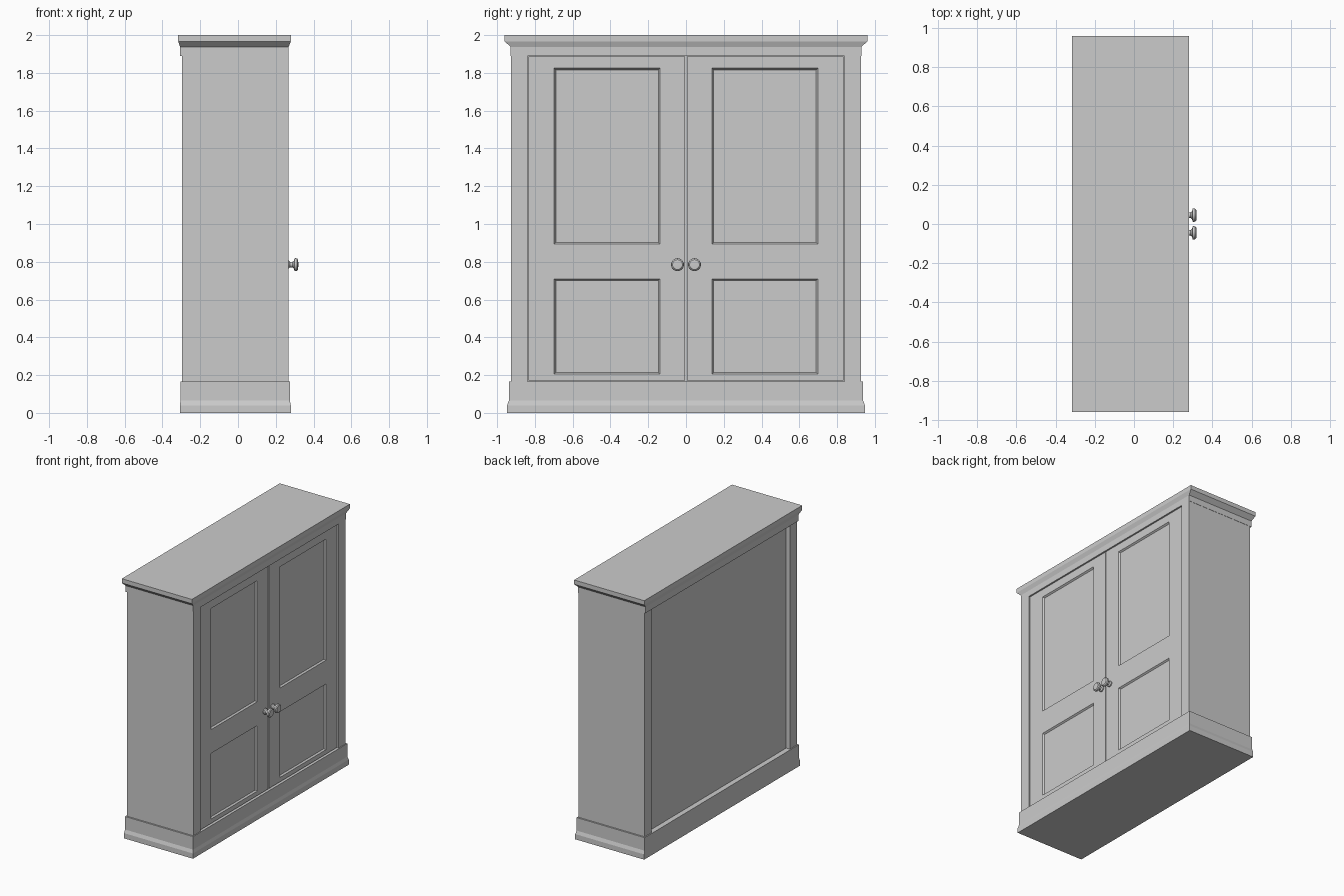
import bpy, bmesh, math

if "Cube" in bpy.data.objects:
    bpy.data.objects.remove(bpy.data.objects["Cube"])


def make_object(name, bm, mirror=False):
    bmesh.ops.recalc_face_normals(bm, faces=bm.faces[:])
    me = bpy.data.meshes.new(name)
    bm.to_mesh(me)
    bm.free()
    ob = bpy.data.objects.new(name, me)
    bpy.context.collection.objects.link(ob)
    if mirror:
        m = ob.modifiers.new("mirror", 'MIRROR')
        m.use_axis = (False, True, False)
    return ob


def stacked(name, rings):
    """Closed loft of rectangles: (x_back, x_front, half_width, z)."""
    bm = bmesh.new()
    loops = [[bm.verts.new(p) for p in
              ((a, -h, z), (b, -h, z), (b, h, z), (a, h, z))]
             for a, b, h, z in rings]
    for lo, up in zip(loops, loops[1:]):
        for i in range(4):
            j = (i + 1) % 4
            bm.faces.new((lo[i], lo[j], up[j], up[i]))
    bm.faces.new(loops[0][::-1])
    bm.faces.new(loops[-1])
    return make_object(name, bm)


def box(name, x0, x1, y0, y1, z0, z1, mirror=False):
    bm = bmesh.new()
    bmesh.ops.create_cube(bm, size=1)
    for v in bm.verts:
        v.co = ((x0 + x1) / 2 + v.co.x * (x1 - x0),
                (y0 + y1) / 2 + v.co.y * (y1 - y0),
                (z0 + z1) / 2 + v.co.z * (z1 - z0))
    return make_object(name, bm, mirror)


# Plinth with a flared foot, and stepped cornice
stacked("plinth", [(-0.307, 0.28, 0.947, 0.0), (-0.307, 0.28, 0.947, 0.04),
                   (-0.305, 0.274, 0.938, 0.065), (-0.305, 0.274, 0.938, 0.165)])
stacked("cornice", [(-0.307, 0.268, 0.928, 1.89), (-0.307, 0.268, 0.928, 1.937),
                    (-0.317, 0.28, 0.96, 1.967), (-0.317, 0.28, 0.96, 2.0)])

# Side walls and inset back panel
box("side_wall", -0.296, 0.268, 0.84, 0.926, 0.16, 1.895, mirror=True)
box("back_panel", -0.265, -0.25, -0.845, 0.845, 0.16, 1.895)

# Doors: a face grid whose panel cells are sunk with a sloped edge
front, back = 0.26, 0.23
ys = (0.004, 0.138, 0.698, 0.835)
zs = (0.171, 0.205, 0.71, 0.893, 1.825, 1.886)
bm = bmesh.new()
grid = [[bm.verts.new((front, y, z)) for z in zs] for y in ys]
panels = []
for i in range(3):
    for k in range(5):
        f = bm.faces.new((grid[i][k], grid[i + 1][k],
                          grid[i + 1][k + 1], grid[i][k + 1]))
        if i == 1 and k in (1, 3):
            panels.append(f)
bm.normal_update()
bmesh.ops.inset_individual(bm, faces=panels, thickness=0.012, depth=-0.012)
rim = [e for e in bm.edges if e.is_boundary]
ext = bmesh.ops.extrude_edge_only(bm, edges=rim)["geom"]
for v in ext:
    if isinstance(v, bmesh.types.BMVert):
        v.co.x = back
bmesh.ops.holes_fill(bm, edges=[e for e in bm.edges if e.is_boundary], sides=0)
make_object("door", bm, mirror=True)

# Turned knobs: (radius, x) profile spun about the x direction
profile = [(0, 0.255), (0.022, 0.255), (0.022, 0.268), (0.014, 0.276),
           (0.014, 0.288), (0.02, 0.296), (0.033, 0.299), (0.034, 0.305),
           (0.033, 0.312), (0.026, 0.318), (0, 0.32)]
bm = bmesh.new()
pts = [bm.verts.new((x, 0.045 + r, 0.785)) for r, x in profile]
edges = [bm.edges.new(p) for p in zip(pts, pts[1:])]
bmesh.ops.spin(bm, geom=pts + edges, cent=(0, 0.045, 0.785), axis=(1, 0, 0),
               angle=2 * math.pi, steps=32)
bmesh.ops.remove_doubles(bm, verts=bm.verts[:], dist=0.0002)
knob = make_object("knob", bm, mirror=True)
bpy.context.view_layer.objects.active = knob
knob.select_set(True)
bpy.ops.object.shade_smooth_by_angle(angle=math.radians(35))
